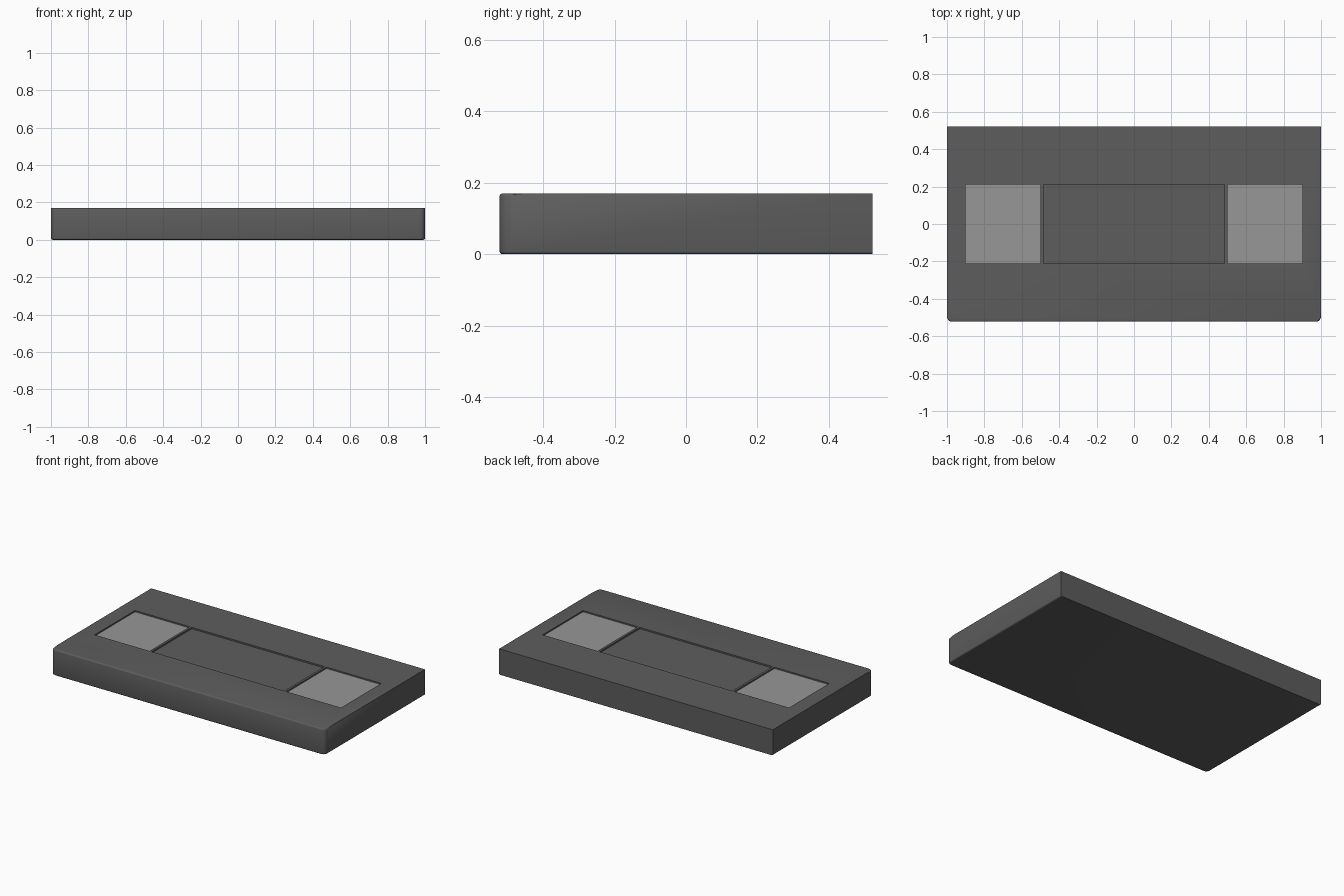
import bpy, bmesh

if "Cube" in bpy.data.objects:
    bpy.data.objects.remove(bpy.data.objects["Cube"])

W, D, H = 1.0, 0.5225, 0.17   # half width, half depth, height
R, r = 0.028, 0.008           # corner and rim rounding
POCKET = 0.01                 # recess depth


def material(name, v):
    m = bpy.data.materials.new(name)
    m.diffuse_color = (v, v, v, 1)
    m.use_nodes = True
    m.node_tree.nodes["Principled BSDF"].inputs["Base Color"].default_value = m.diffuse_color
    return m


def box(name, x0, x1, y0, y1, z0, z1, edit=None):
    bm = bmesh.new()
    bmesh.ops.create_cube(bm, size=1)
    for v in bm.verts:
        v.co.x = x1 if v.co.x > 0 else x0
        v.co.y = y1 if v.co.y > 0 else y0
        v.co.z = z1 if v.co.z > 0 else z0
    if edit:
        edit(bm)
    mesh = bpy.data.meshes.new(name)
    bm.to_mesh(mesh)
    bm.free()
    ob = bpy.data.objects.new(name, mesh)
    bpy.context.collection.objects.link(ob)
    return ob


def round_front(bm):
    # upright front corners
    edges = [e for e in bm.edges if all(v.co.y < 0 for v in e.verts)
             and abs(e.verts[0].co.z - e.verts[1].co.z) > 0.1]
    bmesh.ops.bevel(bm, geom=edges, offset=R, offset_type='OFFSET', segments=5,
                    profile=0.5, affect='EDGES')
    # front top rim, and bottom rim on the front and both sides
    rim = []
    for e in bm.edges:
        a, b = (v.co for v in e.verts)
        top = a.z > H - 1e-4 and b.z > H - 1e-4 and max(a.y, b.y) < -D + R + 1e-4
        low = a.z < 1e-4 and b.z < 1e-4 and min(a.y, b.y) < D - 1e-4
        if top or low:
            rim.append(e)
    bmesh.ops.bevel(bm, geom=rim, offset=r, offset_type='OFFSET', segments=3,
                    profile=0.5, affect='EDGES', clamp_overlap=True)


dark = material("dark_grey", 0.11)
light = material("light_grey", 0.31)

# body slab
body = box("body_slab", -W, W, -D, D, 0, H, round_front)
body.data.materials.append(dark)

# three shallow recesses in the top
for name, x0, x1 in (("left", -0.9, -0.5), ("centre", -0.485, 0.485), ("right", 0.5, 0.9)):
    cutter = box(name + "_recess_cutter", x0, x1, -0.21, 0.21, H - POCKET, H + 0.1)
    cutter.hide_render = True
    cutter.hide_set(True)
    mod = body.modifiers.new(name + "_recess", 'BOOLEAN')
    mod.object = cutter
    mod.solver = 'EXACT'

bpy.context.view_layer.objects.active = body
body.select_set(True)
for mod in list(body.modifiers):
    bpy.ops.object.modifier_apply(modifier=mod.name)
bpy.ops.object.shade_smooth_by_angle(angle=0.6)

# light pads lining the outer recesses
for name, x0 in (("left_pad", -0.9), ("right_pad", 0.5)):
    pad = box(name, x0, x0 + 0.4, -0.21, 0.21, H - POCKET - 0.003, H - POCKET + 0.001)
    pad.data.materials.append(light)
